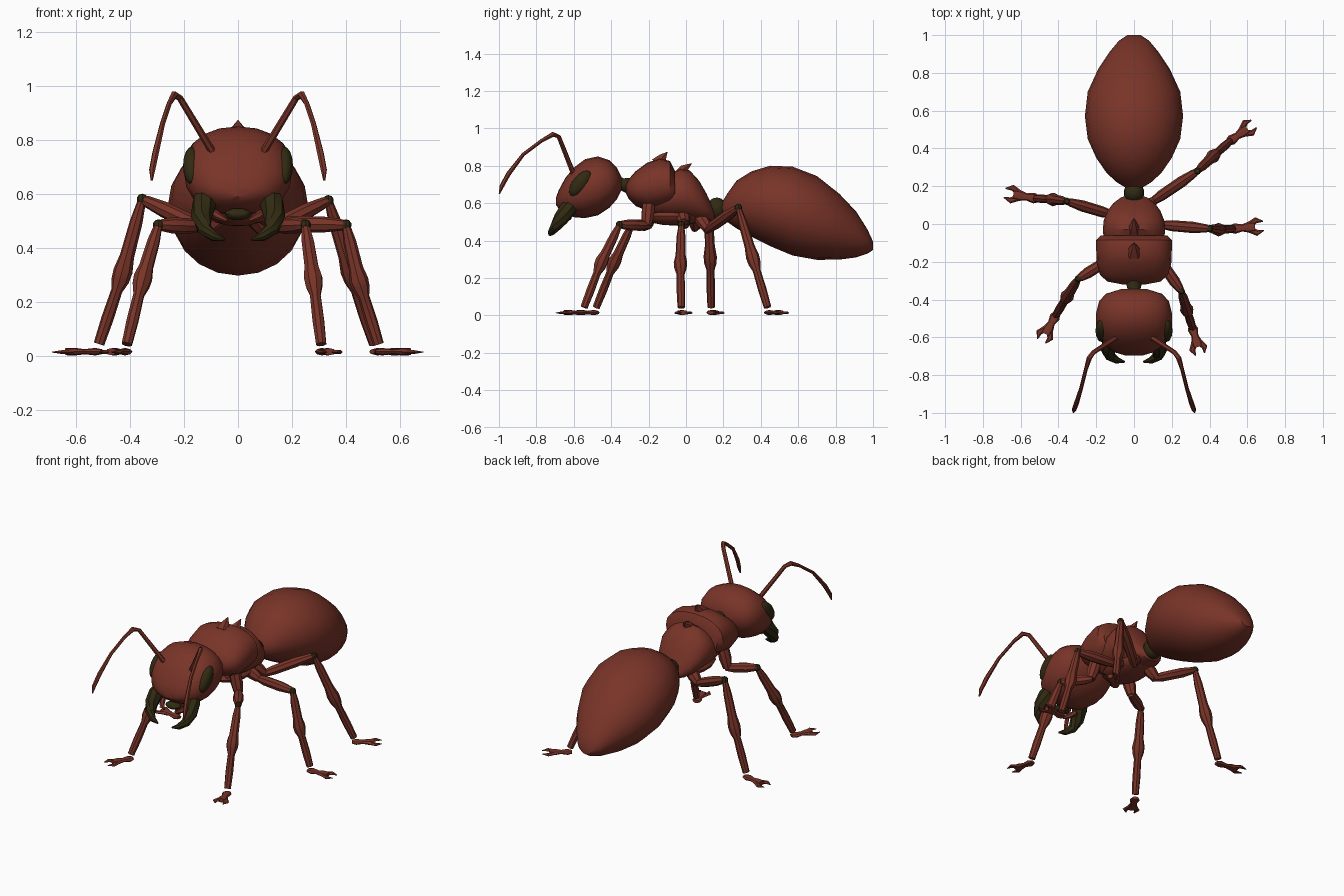
import bpy, bmesh, math
from mathutils import Vector

if "Cube" in bpy.data.objects:
    bpy.data.objects.remove(bpy.data.objects["Cube"])


def material(name, rgb):
    m = bpy.data.materials.new(name)
    m.diffuse_color = (*rgb, 1)
    m.use_nodes = True
    m.node_tree.nodes["Principled BSDF"].inputs["Base Color"].default_value = m.diffuse_color
    return m


RED = material("red_brown", (0.19, 0.034, 0.021))
DARK = material("dark_olive", (0.03, 0.023, 0.006))


def finish(name, bm, mat, angle=35):
    bmesh.ops.recalc_face_normals(bm, faces=bm.faces)
    me = bpy.data.meshes.new(name)
    bm.to_mesh(me)
    bm.free()
    me.materials.append(mat)
    ob = bpy.data.objects.new(name, me)
    bpy.context.collection.objects.link(ob)
    bpy.ops.object.select_all(action='DESELECT')
    ob.select_set(True)
    bpy.context.view_layer.objects.active = ob
    bpy.ops.object.shade_smooth_by_angle(angle=math.radians(angle))
    return ob


def skin(bm, loops):
    """Bridge equal rings of points and cap both ends."""
    rings = [[bm.verts.new(p) for p in loop] for loop in loops]
    n = len(rings[0])
    for a, b in zip(rings, rings[1:]):
        for i in range(n):
            j = (i + 1) % n
            bm.faces.new((a[i], a[j], b[j], b[i]))
    bm.faces.new(rings[0])
    bm.faces.new(rings[-1])


def body(name, sections, mat=RED, n=20, power=2.0):
    """Loft along y from sections (y, z_low, z_high, half_width)."""
    bm = bmesh.new()
    loops = []
    for y, lo, hi, w in sections:
        loop = []
        for i in range(n):
            a = math.tau * i / n
            c, s = math.cos(a), math.sin(a)
            cx = math.copysign(abs(c) ** (2 / power), c)
            sz = math.copysign(abs(s) ** (2 / power), s)
            loop.append((w * cx, y, (lo + hi) / 2 + (hi - lo) / 2 * sz))
        loops.append(loop)
    skin(bm, loops)
    return finish(name, bm, mat)


def tube(name, path, mat=RED, n=8, flat=None):
    """Tapered limb through (x, y, z, radius) points; flat squashes z about a height."""
    pts = [Vector(p[:3]) for p in path]
    loops = []
    for k, p in enumerate(pts):
        d = (pts[min(k + 1, len(pts) - 1)] - pts[max(k - 1, 0)]).normalized()
        side = d.cross(Vector((0, 0, 1)))
        side = side.normalized() if side.length > 0.05 else Vector((1, 0, 0))
        up = side.cross(d).normalized()
        r = path[k][3]
        loop = [p + r * (math.cos(t) * side + math.sin(t) * up)
                for t in (math.tau * i / n for i in range(n))]
        if flat is not None:
            for v in loop:
                v.z = flat + (v.z - flat) * 0.5
        loops.append(loop)
    bm = bmesh.new()
    skin(bm, loops)
    return finish(name, bm, mat)


def ball(name, loc, size, mat=RED, rot=(0, 0, 0), seg=14):
    bm = bmesh.new()
    bmesh.ops.create_uvsphere(bm, u_segments=seg, v_segments=seg // 2 + 1, radius=1)
    bmesh.ops.scale(bm, vec=size, verts=bm.verts)
    ob = finish(name, bm, mat)
    ob.location, ob.rotation_euler = loc, rot
    return ob


# Abdomen, thorax and head
body("abdomen", [(.19, .545, .60, .04), (.22, .50, .65, .09), (.27, .465, .72, .145),
                 (.35, .42, .77, .20), (.45, .37, .80, .245), (.57, .32, .795, .26),
                 (.70, .297, .745, .245), (.82, .298, .65, .19), (.91, .31, .555, .13),
                 (.97, .33, .46, .08), (1.0, .35, .395, .035)])
body("front_thorax", [(-.32, .65, .70, .06), (-.305, .62, .73, .14), (-.27, .585, .77, .18),
                      (-.21, .56, .815, .197), (-.14, .565, .84, .20),
                      (-.085, .58, .825, .20), (-.06, .60, .775, .175)], power=2.3)
body("rear_thorax", [(-.20, .53, .68, .12), (-.08, .515, .76, .16), (-.03, .51, .785, .165),
                     (.02, .505, .775, .16), (.07, .50, .72, .14), (.11, .50, .65, .11),
                     (.14, .505, .585, .07), (.155, .52, .555, .03)])
body("head", [(-.345, .67, .74, .07), (-.37, .62, .79, .15), (-.41, .575, .83, .185),
              (-.47, .535, .85, .20), (-.54, .52, .835, .20), (-.60, .525, .79, .185),
              (-.645, .545, .735, .155), (-.68, .57, .67, .10), (-.695, .59, .63, .05)],
     power=2.2)

# Dark joints between body sections
ball("waist_joint", (0, .165, .57), (.055, .055, .06), DARK)
tube("neck", [(0, -.38, .71, .045), (0, -.34, .70, .035), (0, -.29, .69, .05)], DARK, 10)

# Backward thorn on each thorax section
tube("front_thorn", [(0, -.15, .81, .045), (0, -.125, .845, .025), (0, -.10, .873, .002)], n=6)
tube("rear_thorn", [(0, -.03, .75, .04), (0, -.01, .785, .025), (0, .03, .812, .002)], n=6)

# Mouth
ball("mouth", (0, -.645, .525), (.05, .035, .022), DARK)

for s, tag in ((1, "right"), (-1, "left")):
    ball(tag + "_eye", (s * .172, -.565, .705), (.032, .042, .082), DARK,
         (math.radians(-38), 0, 0))
    tube(tag + "_mandible", [(s * .11, -.59, .61, .035), (s * .125, -.635, .565, .046),
                             (s * .135, -.67, .515, .04), (s * .125, -.70, .47, .028),
                             (s * .09, -.722, .442, .018), (s * .05, -.73, .43, .005)], DARK)
    tube(tag + "_palp", [(s * .09, -.62, .53, .016), (s * .07, -.66, .515, .014),
                         (s * .04, -.68, .50, .006)], n=6)
    tube(tag + "_antenna", [(s * .085, -.59, .74, .018), (s * .10, -.605, .765, .014),
                            (s * .215, -.68, .955, .012), (s * .237, -.71, .968, .014),
                            (s * .255, -.77, .935, .010), (s * .28, -.87, .86, .010),
                            (s * .305, -.95, .755, .013), (s * .318, -.985, .69, .012),
                            (s * .32, -.998, .65, .004)], n=6)


def leg(name, hip, coxa, knee, bulge, ankle, tip):
    hip, coxa, knee, bulge, ankle, tip = map(Vector, (hip, coxa, knee, bulge, ankle, tip))

    def along(a, b, t, r):
        return (*a.lerp(b, t), r)

    tube(name + "_coxa", [(*hip, .035), along(hip, coxa, .5, .036), (*coxa, .026)])
    tube(name + "_femur", [along(coxa, knee, -.08, .018), along(coxa, knee, .2, .029),
                           along(coxa, knee, .65, .030), along(coxa, knee, .92, .022),
                           along(coxa, knee, 1.03, .014)])
    ball(name + "_knee", knee, (.021, .021, .021), DARK, seg=8)
    # Shin swells to a collar, then a slimmer lower segment
    tube(name + "_shin", [(*knee, .015), along(knee, bulge, .3, .024),
                          along(knee, bulge, .75, .027), along(knee, bulge, .95, .036),
                          along(bulge, ankle, .08, .033), along(bulge, ankle, .22, .021),
                          along(bulge, ankle, .6, .023), along(bulge, ankle, .95, .020)])
    # Flat foot ending in a pair of claws
    a, b = Vector((ankle.x, ankle.y, .015)), Vector((tip.x, tip.y, .015))
    d = (b - a).normalized()
    side = Vector((-d.y, d.x, 0))
    tube(name + "_foot", [along(a, b, -.1, .018), along(a, b, .05, .028), along(a, b, .3, .019),
                          along(a, b, .5, .028), along(a, b, .72, .026)], flat=.015)
    for k in (-1, 1):
        c = [a.lerp(b, t) + side * k * w for t, w in ((.55, .012), (.78, .034), (1, .024))]
        tube(name + "_claw", [(*c[0], .018), (*c[1], .016), (*c[2], .003)], n=6, flat=.012)


leg("front_right_leg", (.12, -.20, .59), (.15, -.21, .48), (.25, -.355, .485),
    (.28, -.455, .28), (.31, -.55, .03), (.35, -.69, 0))
leg("front_left_leg", (-.12, -.20, .59), (-.15, -.20, .48), (-.295, -.29, .485),
    (-.355, -.385, .28), (-.415, -.485, .03), (-.49, -.62, 0))
leg("middle_right_leg", (.07, -.02, .54), (.15, -.005, .49), (.40, -.025, .485),
    (.45, -.03, .27), (.525, -.025, .03), (.685, -.01, 0))
leg("rear_left_leg", (-.06, .04, .53), (-.12, .05, .47), (-.355, .12, .58),
    (-.43, .13, .30), (-.52, .135, .03), (-.685, .165, 0))
leg("rear_right_leg", (.05, .07, .53), (.10, .12, .46), (.335, .28, .575),
    (.42, .36, .30), (.51, .44, .03), (.635, .53, 0))

# Underside plate joining the hips
ball("hip_plate", (0, -.06, .53), (.12, .17, .05))
